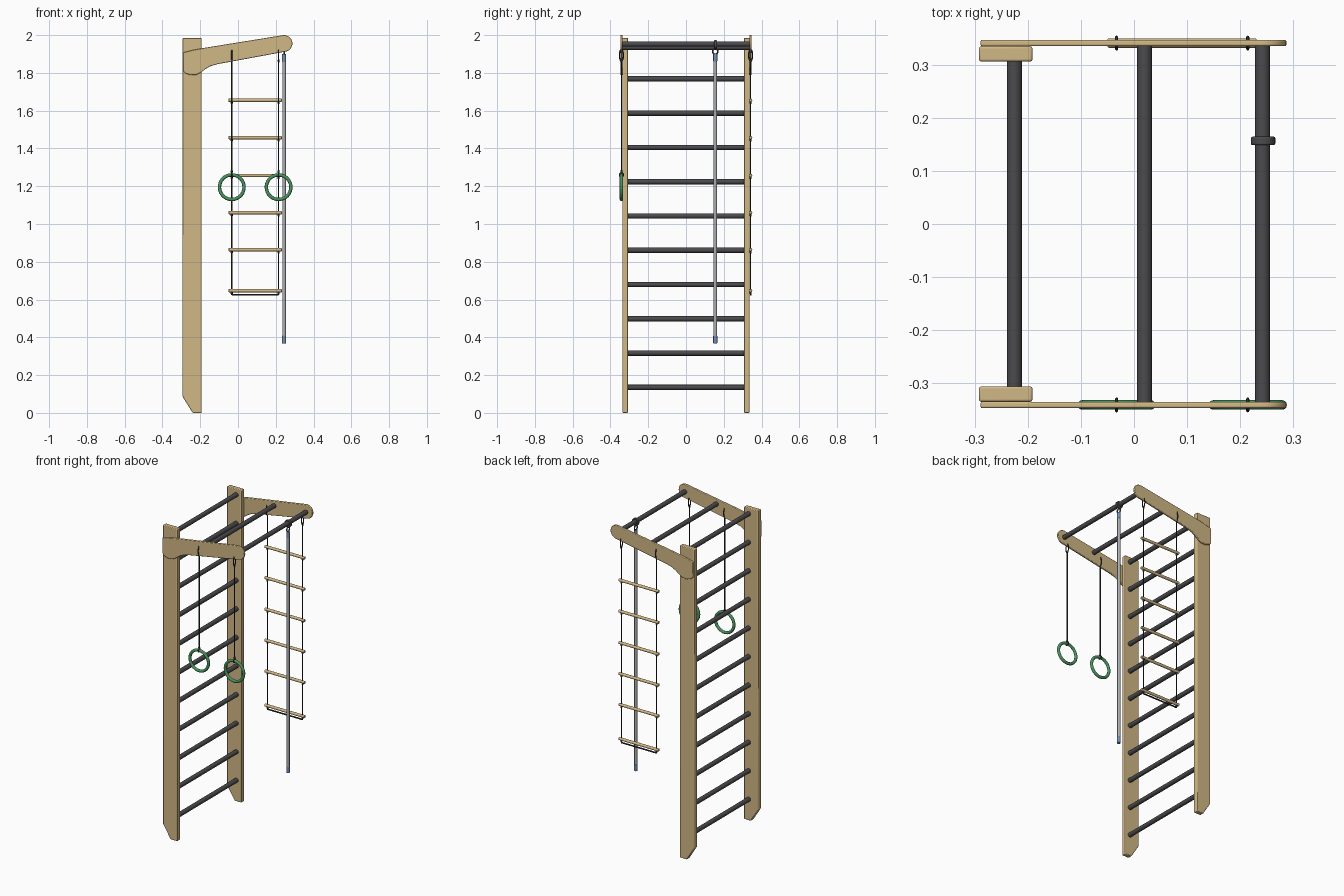
import bpy, bmesh
from math import pi, sin, cos, radians
from mathutils import Vector

if "Cube" in bpy.data.objects:
    bpy.data.objects.remove(bpy.data.objects["Cube"])


def mat(name, rgb):
    m = bpy.data.materials.new(name)
    m.diffuse_color = (*rgb, 1)
    m.use_nodes = True
    m.node_tree.nodes["Principled BSDF"].inputs["Base Color"].default_value = m.diffuse_color
    return m


WOOD = mat("wood", (0.64, 0.48, 0.24))
DARK = mat("dark_grey", (0.07, 0.07, 0.075))
ROPE = mat("rope", (0.03, 0.03, 0.03))
GREEN = mat("green", (0.07, 0.30, 0.12))
STEEL = mat("steel", (0.42, 0.43, 0.45))
BLUE = mat("blue", (0.18, 0.28, 0.48))


def finish(o, name, m):
    o.name = name
    o.data.materials.append(m)
    bpy.ops.object.select_all(action='DESELECT')
    o.select_set(True)
    bpy.context.view_layer.objects.active = o
    bpy.ops.object.shade_smooth_by_angle(angle=radians(35))
    return o


def rod(name, a, b, r, m, verts=20, bevel=0):
    a, b = Vector(a), Vector(b)
    bpy.ops.mesh.primitive_cylinder_add(vertices=verts, radius=r, depth=(b - a).length, location=(a + b) / 2)
    o = bpy.context.object
    o.rotation_euler = (b - a).to_track_quat('Z', 'Y').to_euler()
    if bevel:
        mod = o.modifiers.new("round", 'BEVEL')
        mod.width, mod.segments, mod.limit_method = bevel, 3, 'ANGLE'
    return finish(o, name, m)


def plate(name, pts, y0, y1, m, bevel):
    """Extrude an x-z profile between two y values."""
    bm = bmesh.new()
    f = bm.faces.new([bm.verts.new((x, y0, z)) for x, z in pts])
    ext = bmesh.ops.extrude_face_region(bm, geom=[f])["geom"]
    bmesh.ops.translate(bm, vec=(0, y1 - y0, 0), verts=[v for v in ext if isinstance(v, bmesh.types.BMVert)])
    bmesh.ops.recalc_face_normals(bm, faces=bm.faces)
    me = bpy.data.meshes.new(name)
    bm.to_mesh(me)
    bm.free()
    o = bpy.data.objects.new(name, me)
    bpy.context.collection.objects.link(o)
    mod = o.modifiers.new("round", 'BEVEL')
    mod.width, mod.segments, mod.limit_method = bevel, 2, 'ANGLE'
    return finish(o, name, m)


def torus(name, loc, rot, R, r, m, scale=(1, 1, 1)):
    bpy.ops.mesh.primitive_torus_add(major_radius=R, minor_radius=r, major_segments=40, minor_segments=12,
                                     location=loc, rotation=rot)
    o = bpy.context.object
    o.scale = scale
    return finish(o, name, m)


def knot(name, loc, scale):
    bpy.ops.mesh.primitive_uv_sphere_add(segments=12, ring_count=8, radius=1, location=loc)
    o = bpy.context.object
    o.scale = scale
    return finish(o, name, ROPE)


# profiles of the wall posts and the overhanging arms
post = [(-0.24, 0), (-0.192, 0), (-0.192, 1.985), (-0.293, 1.985), (-0.293, 0.085)]
end_x, end_z, end_r = 0.244, 1.956, 0.044
arm = [(-0.29, 1.908), (-0.29, 1.81), (-0.275, 1.796), (-0.25, 1.788), (-0.22, 1.79), (-0.195, 1.803),
       (-0.17, 1.822), (-0.145, 1.836), (-0.11, 1.846)]
arm += [(end_x + end_r * cos(t), end_z + end_r * sin(t))
        for t in (radians(-80 + 178 * i / 16) for i in range(17))]
arm += [(-0.17, 1.934), (-0.23, 1.923)]

for s, side in ((-1, "front"), (1, "back")):
    plate(side + "_post", post, s * 0.307, s * 0.336, WOOD, 0.004)
    plate(side + "_arm", arm, s * 0.336, s * 0.348, WOOD, 0.003)

# wall rungs and the two overhead bars
for i in range(11):
    z = 0.135 + 0.1815 * i
    rod("wall_rung", (-0.226, -0.318, z), (-0.226, 0.318, z), 0.014, DARK)
for x, z in ((0.02, 1.935), (0.243, 1.953)):
    rod("overhead_bar", (x, -0.338, z), (x, 0.338, z), 0.014, DARK)

# hanging ropes with a sling through each arm
ROPE_X = (-0.033, 0.215)
for y, low in ((-0.342, 1.265), (0.342, 0.625)):
    for x in ROPE_X:
        rod("rope", (x, y, low), (x, y, 1.865), 0.0032, ROPE, 10)
        torus("rope_sling", (x, y, 1.893), (0, pi / 2, 0), 0.011, 0.003, ROPE, (2.5, 1, 1))
        knot("sling_knot", (x, y, 1.863), (0.005, 0.005, 0.01))

# gymnastic rings
for x in ROPE_X:
    torus("gym_ring", (x, -0.342, 1.195), (pi / 2, 0, 0), 0.065, 0.009, GREEN)
    torus("ring_rope_loop", (x, -0.342, 1.26), (0, pi / 2, 0), 0.011, 0.003, ROPE)
    knot("ring_knot", (x, -0.342, 1.277), (0.006, 0.006, 0.012))

# rope ladder
for z in (1.655, 1.457, 1.257, 1.06, 0.864, 0.647):
    rod("ladder_rung", (-0.05, 0.342, z), (0.232, 0.342, z), 0.009, WOOD, 16, 0.003)
    for x in ROPE_X:
        knot("ladder_knot", (x, 0.342, z - 0.013), (0.006, 0.006, 0.008))
rod("ladder_bottom_rope", (ROPE_X[0], 0.342, 0.625), (ROPE_X[1], 0.342, 0.625), 0.0045, ROPE, 10)

# hanging pole with its clamp, eyelet and coloured ends
PX, PY = 0.244, 0.155
rod("hanging_pole", (PX, PY, 0.40), (PX, PY, 1.87), 0.0095, STEEL)
for z0, z1 in ((0.367, 0.41), (1.86, 1.90)):
    rod("pole_end", (PX, PY, z0), (PX, PY, z1), 0.0108, BLUE, 20, 0.003)
rod("pole_clamp", (PX, PY - 0.008 + 0.002, 1.95), (PX, PY + 0.01, 1.95), 0.023, DARK, 24, 0.003)
torus("pole_eyelet", (PX, PY, 1.913), (0, pi / 2, 0), 0.014, 0.004, DARK)
